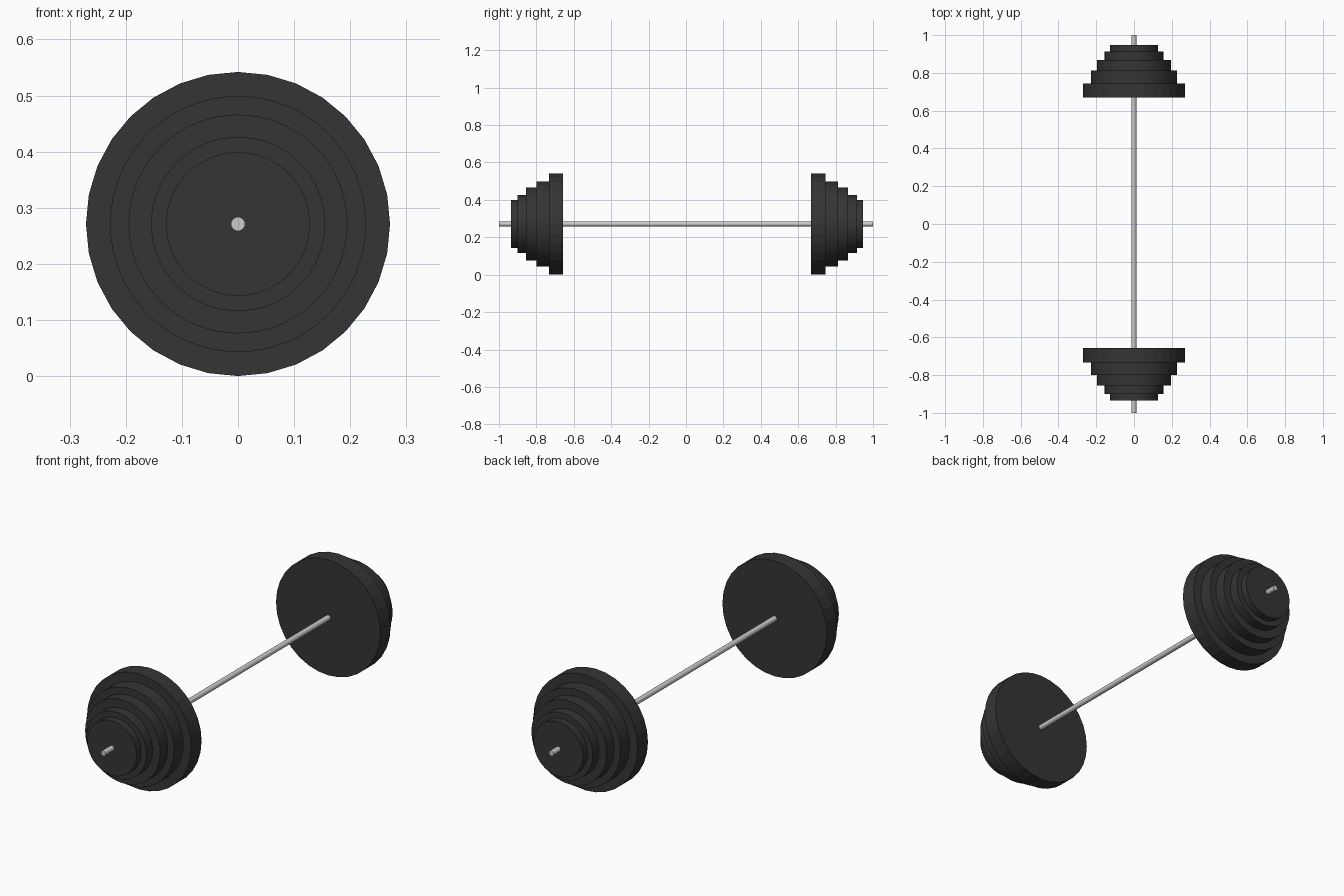
import bpy
import math

if "Cube" in bpy.data.objects:
    bpy.data.objects.remove(bpy.data.objects["Cube"])

R = 0.271  # largest plate radius, also the bar height

black = bpy.data.materials.new("black_iron")
black.diffuse_color = (0.035, 0.035, 0.035, 1)
black.use_nodes = True
black.node_tree.nodes["Principled BSDF"].inputs["Base Color"].default_value = black.diffuse_color


def disc(name, radius, y0, y1, sides, smooth=True, mat=None):
    """Cylinder lying along y between y0 and y1."""
    bpy.ops.mesh.primitive_cylinder_add(
        vertices=sides, radius=radius, depth=abs(y1 - y0),
        location=(0, (y0 + y1) / 2, R), rotation=(math.pi / 2, 0, 0))
    ob = bpy.context.object
    ob.name = name
    if smooth:
        bpy.ops.object.shade_smooth_by_angle(angle=math.radians(40))
    if mat:
        ob.data.materials.append(mat)
    return ob


# Bar
disc("bar", 0.0125, -1, 1, 32)

# Weight plates, from the large inner one to the small outer one
radii = [R, 0.228, 0.195, 0.155, 0.128]
edges = [0.663, 0.739, 0.806, 0.861, 0.907, 0.941]
for side, label in ((-1, "front"), (1, "back")):
    for i, r in enumerate(radii):
        # the stacks sit very slightly toward the back
        y0 = side * edges[i] + 0.006
        y1 = side * edges[i + 1] + 0.006
        disc(f"{label}_plate_{i + 1}", r, y0, y1,
             32 if i == 0 else 64, smooth=i > 0, mat=black)
